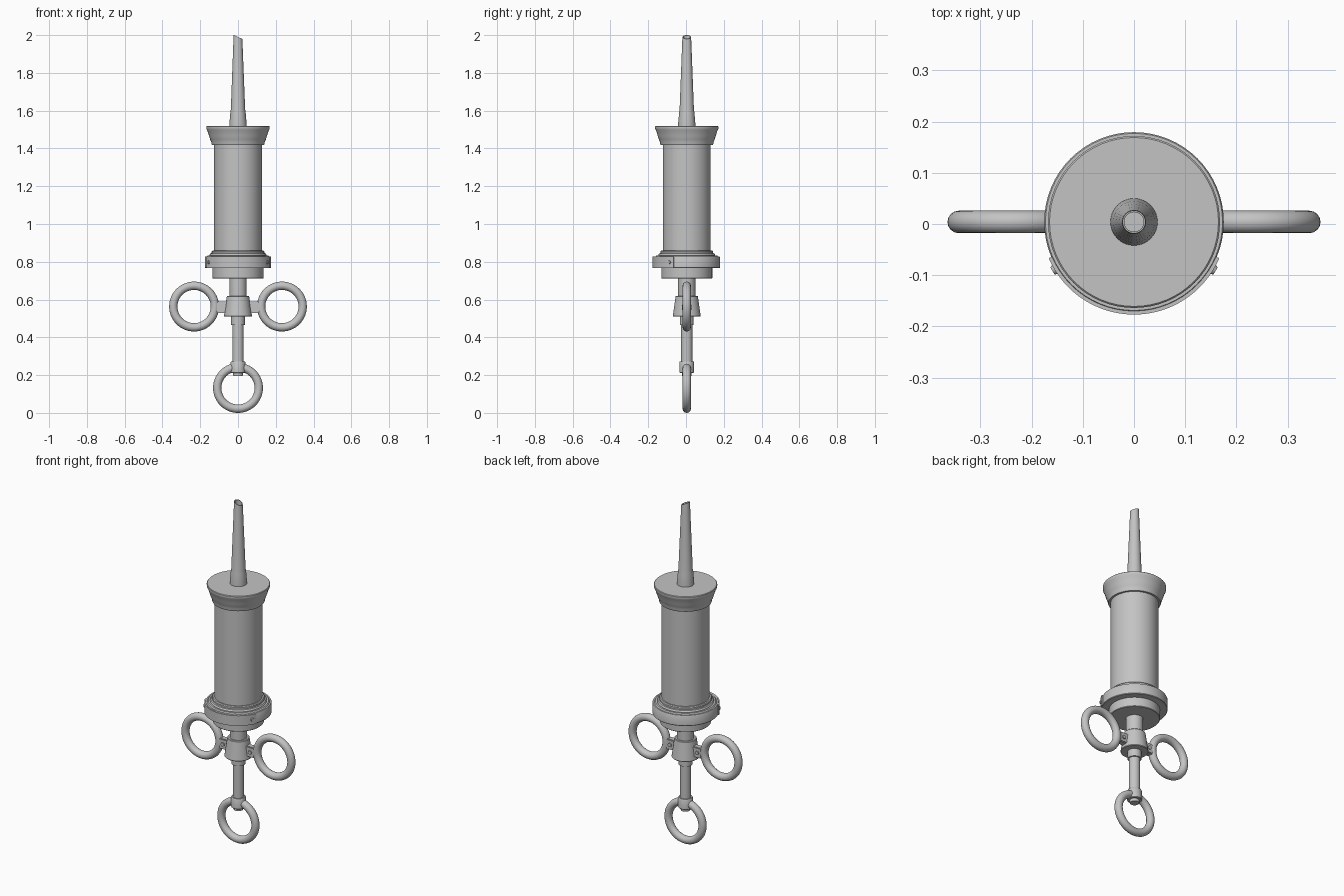
import bpy, bmesh, math
from mathutils import Matrix, Vector

if "Cube" in bpy.data.objects:
    bpy.data.objects.remove(bpy.data.objects["Cube"])

CY = 0.004  # axis sits slightly behind centre because of the front plate
metal = bpy.data.materials.new("grey_metal")
metal.diffuse_color = (0.55, 0.55, 0.55, 1)
metal.use_nodes = True
metal.node_tree.nodes["Principled BSDF"].inputs["Base Color"].default_value = metal.diffuse_color


def finish(name, bm, angle=32):
    bmesh.ops.recalc_face_normals(bm, faces=bm.faces)
    me = bpy.data.meshes.new(name)
    bm.to_mesh(me)
    bm.free()
    ob = bpy.data.objects.new(name, me)
    bpy.context.collection.objects.link(ob)
    me.materials.append(metal)
    bpy.ops.object.select_all(action='DESELECT')
    ob.select_set(True)
    bpy.context.view_layer.objects.active = ob
    bpy.ops.object.shade_smooth_by_angle(angle=math.radians(angle))
    return ob


def lathe(name, profile, n=64, edit=None):
    """Revolve (radius, z) points about the vertical axis, capping the ends."""
    bm = bmesh.new()
    rings = [[bm.verts.new((r * math.cos(2 * math.pi * i / n),
                            CY + r * math.sin(2 * math.pi * i / n), z))
              for i in range(n)] for r, z in profile]
    for a, b in zip(rings, rings[1:]):
        for i in range(n):
            j = (i + 1) % n
            bm.faces.new((a[i], a[j], b[j], b[i]))
    bm.faces.new(rings[0])
    bm.faces.new(rings[-1])
    if edit:
        edit(bm)
    return finish(name, bm)


def finger_ring(name, x, z, major=0.110, minor=0.022, n=56, m=16):
    bm = bmesh.new()
    grid = []
    for i in range(n):
        a = 2 * math.pi * i / n
        row = []
        for k in range(m):
            b = 2 * math.pi * k / m
            r = major + minor * math.cos(b)
            row.append(bm.verts.new((x + r * math.cos(a), CY + minor * math.sin(b),
                                     z + r * math.sin(a))))
        grid.append(row)
    for i in range(n):
        for k in range(m):
            a, b = grid[i], grid[(i + 1) % n]
            bm.faces.new((a[k], b[k], b[(k + 1) % m], a[(k + 1) % m]))
    return finish(name, bm, 60)


def cylinder(name, centre, direction, radius, depth, tip=None):
    bm = bmesh.new()
    rot = Vector(direction).to_track_quat('Z', 'Y').to_matrix().to_4x4()
    bmesh.ops.create_cone(bm, cap_ends=True, segments=20, radius1=radius,
                          radius2=radius if tip is None else tip, depth=depth,
                          matrix=Matrix.Translation(centre) @ rot)
    return finish(name, bm)


def box(name, centre, size):
    bm = bmesh.new()
    bmesh.ops.create_cube(bm, size=1, matrix=Matrix.Translation(centre) @ Matrix.Diagonal((*size, 1)))
    bmesh.ops.bevel(bm, geom=bm.edges[:], offset=0.004, segments=2, affect='EDGES')
    return finish(name, bm)


# hollow nozzle with a slanted tip
def slant(bm):
    for v in bm.verts:
        if v.co.z > 1.95:
            v.co.z -= (v.co.x + 0.022) * 0.45

lathe("nozzle", [(0.046, 1.51), (0.046, 1.525), (0.0405, 1.59), (0.038, 1.605),
                 (0.0235, 1.99), (0.0225, 2.0), (0.019, 2.0), (0.0225, 1.6),
                 (0.0225, 1.54)], 40, slant)

# barrel and flared head
lathe("barrel", [(0.127, 0.83), (0.127, 1.44)])
lathe("head_cap", [(0.127, 1.418), (0.138, 1.418), (0.141, 1.424), (0.141, 1.434),
                   (0.147, 1.446), (0.154, 1.468), (0.162, 1.494), (0.167, 1.503),
                   (0.168, 1.508), (0.168, 1.516), (0.165, 1.519)])

# bottom collar, its shoulder and the end plug
lathe("collar_shoulder", [(0.150, 0.82), (0.150, 0.838), (0.146, 0.844), (0.139, 0.846),
                          (0.139, 0.855), (0.135, 0.860), (0.125, 0.860)])
lathe("collar", [(0.130, 0.766), (0.173, 0.766), (0.1755, 0.769), (0.1755, 0.824),
                 (0.173, 0.828), (0.165, 0.828), (0.160, 0.834), (0.145, 0.834)])
lathe("end_plug", [(0.132, 0.711), (0.135, 0.714), (0.135, 0.775)])

# curved plate wrapped round the front of the collar
bm = bmesh.new()
steps = 40
sections = []
for i in range(steps + 1):
    a = math.radians(-157 + 134 * i / steps)
    sections.append([bm.verts.new((r * math.cos(a), CY + r * math.sin(a), z))
                     for r, z in ((0.174, 0.768), (0.181, 0.768), (0.181, 0.827), (0.174, 0.827))])
for a, b in zip(sections, sections[1:]):
    for k in range(4):
        bm.faces.new((a[k], a[(k + 1) % 4], b[(k + 1) % 4], b[k]))
bm.faces.new(sections[0])
bm.faces.new(sections[-1])
finish("front_plate", bm)

# plunger rod, tapered grip and lower ferrule
lathe("upper_rod", [(0.046, 0.60), (0.046, 0.72)], 40)
lathe("grip_cone", [(0.072, 0.509), (0.074, 0.512), (0.059, 0.617), (0.056, 0.620)], 48)
lathe("grip_neck", [(0.037, 0.465), (0.037, 0.515)], 40)
lathe("lower_rod", [(0.030, 0.25), (0.030, 0.52)], 40)
lathe("ring_ferrule", [(0.024, 0.196), (0.026, 0.199), (0.026, 0.212), (0.036, 0.212),
                       (0.039, 0.215), (0.039, 0.268), (0.036, 0.273)], 40)

# thumb ring, side rings with their bolted lugs, and plate screws
finger_ring("thumb_ring", 0, 0.132)
for side, s in (("left", -1), ("right", 1)):
    finger_ring(side + "_finger_ring", s * 0.2325, 0.563)
    box(side + "_ring_lug", (s * 0.082, CY, 0.559), (0.064, 0.036, 0.060))
    cylinder(side + "_lug_bolt", (s * 0.088, CY, 0.559), (0, 1, 0), 0.011, 0.048)
    a = math.radians(-31)
    d = Vector((s * math.cos(a), math.sin(a), 0))
    cylinder(side + "_plate_screw", Vector((0, CY, 0.797)) + d * 0.181, d, 0.012, 0.010, 0.008)
